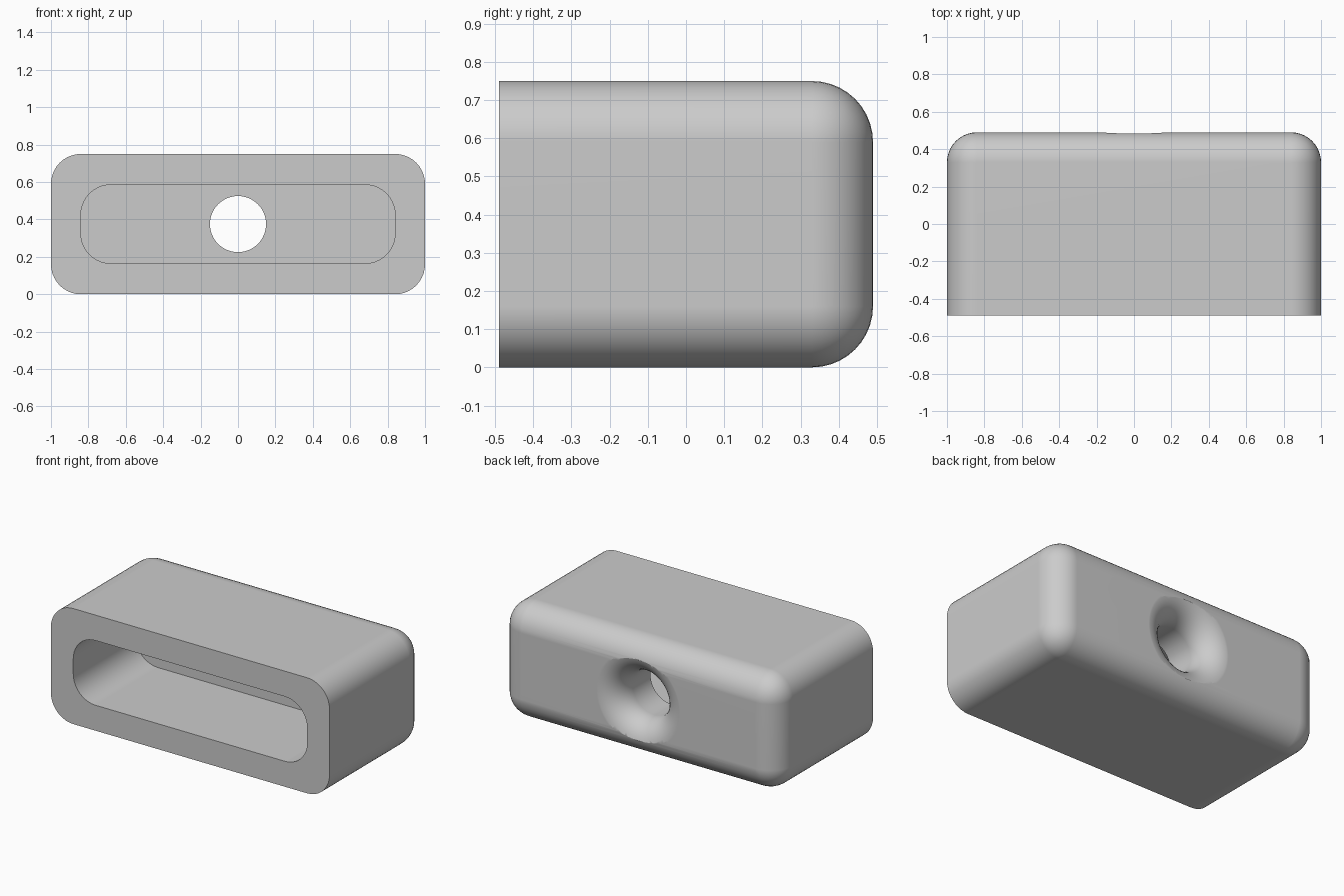
import bpy, bmesh, math
from mathutils import Matrix

if "Cube" in bpy.data.objects:
    bpy.data.objects.remove(bpy.data.objects["Cube"])

W, D, H = 1.0, 0.49, 0.75      # half width, half depth, height
R = 0.16                       # rounding radius
MID = H / 2

grey = bpy.data.materials.new("plain grey")
grey.diffuse_color = (0.6, 0.6, 0.6, 1)
grey.use_nodes = True
grey.node_tree.nodes["Principled BSDF"].inputs["Base Color"].default_value = grey.diffuse_color


def finish(bm, name):
    bmesh.ops.recalc_face_normals(bm, faces=bm.faces)
    mesh = bpy.data.meshes.new(name)
    bm.to_mesh(mesh)
    bm.free()
    mesh.materials.append(grey)
    ob = bpy.data.objects.new(name, mesh)
    bpy.context.collection.objects.link(ob)
    return ob


def rounded_box(name, half_x, y0, y1, z0, z1, radius, keep):
    """Box whose edges are rounded wherever keep(edge) is true."""
    bm = bmesh.new()
    size = Matrix.Diagonal((2 * half_x, y1 - y0, z1 - z0, 1))
    bmesh.ops.create_cube(bm, size=1, matrix=Matrix.Translation(
        (0, (y0 + y1) / 2, (z0 + z1) / 2)) @ size)
    edges = [e for e in bm.edges if keep(e)]
    bmesh.ops.bevel(bm, geom=edges, offset=radius, segments=10,
                    profile=0.5, affect='EDGES', clamp_overlap=False)
    return finish(bm, name)


# Outer housing: every edge rounded except around the open front
housing = rounded_box("housing", W, -D, D, 0, H, R,
                      lambda e: any(v.co.y > 0 for v in e.verts))

# Slot-shaped pocket: only the edges running front to back are rounded
pocket = rounded_box("pocket_cutter", 0.84, -D - 0.2, 0.15, 0.165, 0.585, R,
                     lambda e: abs(e.verts[0].co.y - e.verts[1].co.y) > 0.1)

# Round hole with a flared mouth at the back, as a revolved profile
hole_r = 0.15
profile = [(0.0, 0.0), (hole_r, 0.0)]
for i in range(13):
    a = math.pi / 2 * i / 12
    profile.append((hole_r + R * (1 - math.cos(a)),
                    D - R + R * math.sin(a) + 0.0006))
profile += [(hole_r + R, D + 0.1), (0.0, D + 0.1)]
bm = bmesh.new()
verts = [bm.verts.new((r, y, MID)) for r, y in profile]
edges = [bm.edges.new(pair) for pair in zip(verts, verts[1:])]
bmesh.ops.spin(bm, geom=verts + edges, cent=(0, 0, MID), axis=(0, 1, 0),
               angle=2 * math.pi, steps=64, use_duplicate=False)
bmesh.ops.remove_doubles(bm, verts=bm.verts, dist=0.00005)
hole = finish(bm, "hole_cutter")

# Cut the pocket and the hole from the housing
for cutter in (pocket, hole):
    cutter.hide_render = True
    cutter.hide_set(True)
    mod = housing.modifiers.new(cutter.name, 'BOOLEAN')
    mod.operation = 'DIFFERENCE'
    mod.solver = 'EXACT'
    mod.object = cutter

bpy.ops.object.select_all(action='DESELECT')
bpy.context.view_layer.objects.active = housing
housing.select_set(True)
for mod in list(housing.modifiers):
    bpy.ops.object.modifier_apply(modifier=mod.name)
bpy.ops.object.shade_smooth_by_angle(angle=math.radians(30))

# Keep the large flat sides flat beside the rounded edges
weighted = housing.modifiers.new("flat_sides", 'WEIGHTED_NORMAL')
weighted.keep_sharp = True
